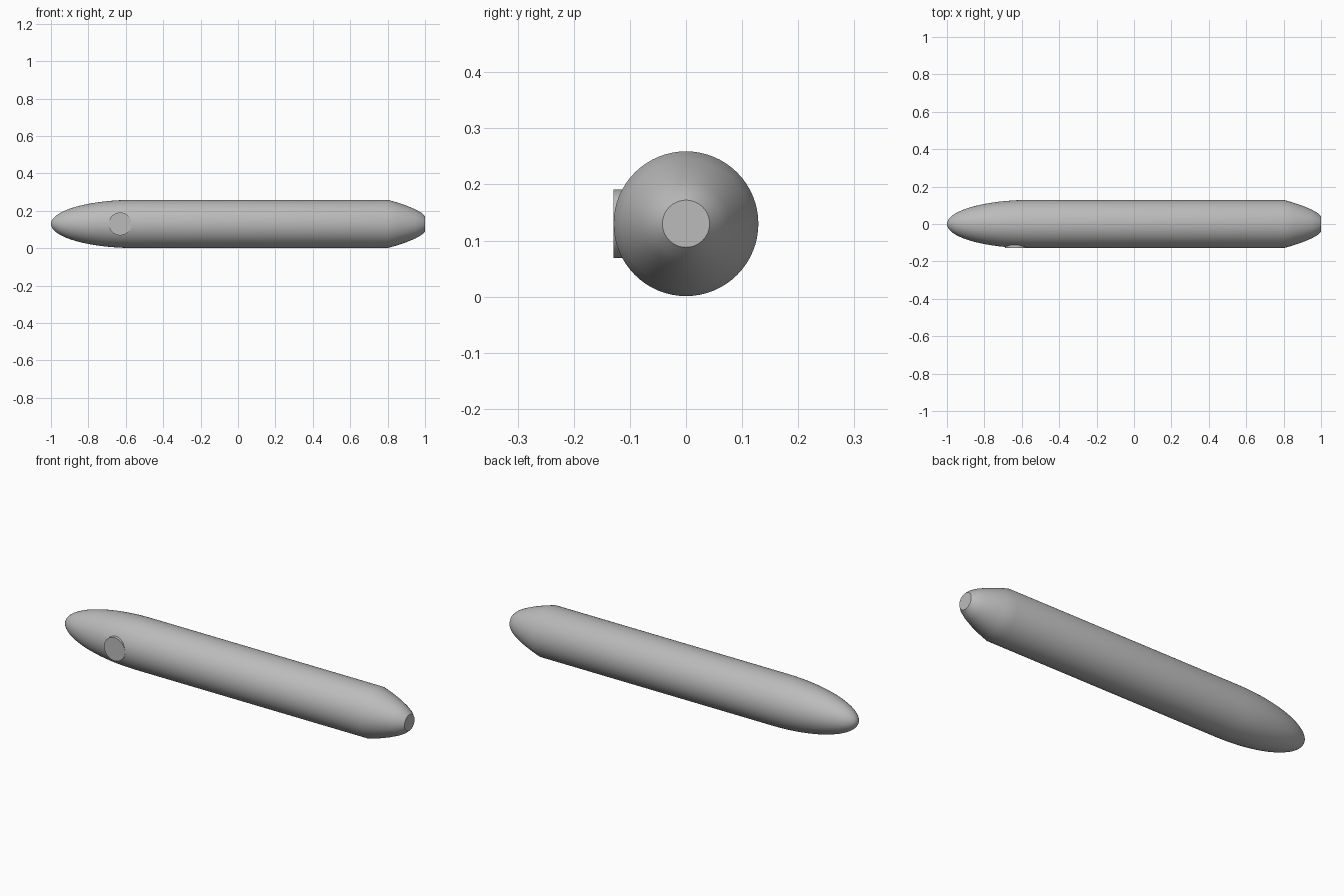
import bpy, bmesh, math
from mathutils import Matrix, Vector

cube = bpy.data.objects.get("Cube")
if cube:
    bpy.data.objects.remove(cube, do_unlink=True)

R = 0.129          # hull radius
AXIS_Z = 0.13      # height of the hull axis
SIDES = 64

grey = bpy.data.materials.new("plain_grey")
grey.use_nodes = True
colour = (0.5, 0.5, 0.5, 1)
grey.diffuse_color = colour
grey.node_tree.nodes["Principled BSDF"].inputs["Base Color"].default_value = colour


def finish(bm, name, angle):
    """Turn a bmesh into a smooth-shaded object that keeps its sharp edges."""
    bmesh.ops.recalc_face_normals(bm, faces=bm.faces)
    mesh = bpy.data.meshes.new(name)
    bm.to_mesh(mesh)
    bm.free()
    mesh.materials.append(grey)
    obj = bpy.data.objects.new(name, mesh)
    bpy.context.collection.objects.link(obj)
    bpy.ops.object.select_all(action='DESELECT')
    obj.select_set(True)
    bpy.context.view_layer.objects.active = obj
    bpy.ops.object.shade_smooth_by_angle(angle=math.radians(angle))
    return obj


# Hull: elliptical nose, straight middle, convex tapered tail with a flat end
nose_start, nose_length, steps = -0.55, 0.45, 20
profile = []
for i in range(steps + 1):
    a = math.pi / 2 * i / steps
    profile.append((nose_start - nose_length * math.cos(a), R * math.sin(a)))
profile += [(0.8, R), (0.85, 0.115), (0.9, 0.098), (0.95, 0.077),
            (0.98, 0.06), (1.0, 0.042), (1.0, 0.0)]

bm = bmesh.new()
verts = [bm.verts.new((x, 0, AXIS_Z + r)) for x, r in profile]
edges = [bm.edges.new(pair) for pair in zip(verts, verts[1:])]
bmesh.ops.spin(bm, geom=verts + edges, cent=Vector((0, 0, AXIS_Z)), axis=(1, 0, 0),
               angle=math.tau, steps=SIDES, use_duplicate=False)
bmesh.ops.remove_doubles(bm, verts=bm.verts, dist=0.0001)
finish(bm, "hull", 35)

# Round side port: short cylinder set into the front side near the nose
bm = bmesh.new()
depth = 0.08
place = Matrix.Translation((-0.63, -R + depth / 2, AXIS_Z)) @ Matrix.Rotation(math.pi / 2, 4, 'X')
bmesh.ops.create_cone(bm, cap_ends=True, segments=SIDES, radius1=0.061, radius2=0.061,
                      depth=depth, matrix=place)
finish(bm, "side_port", 35)
